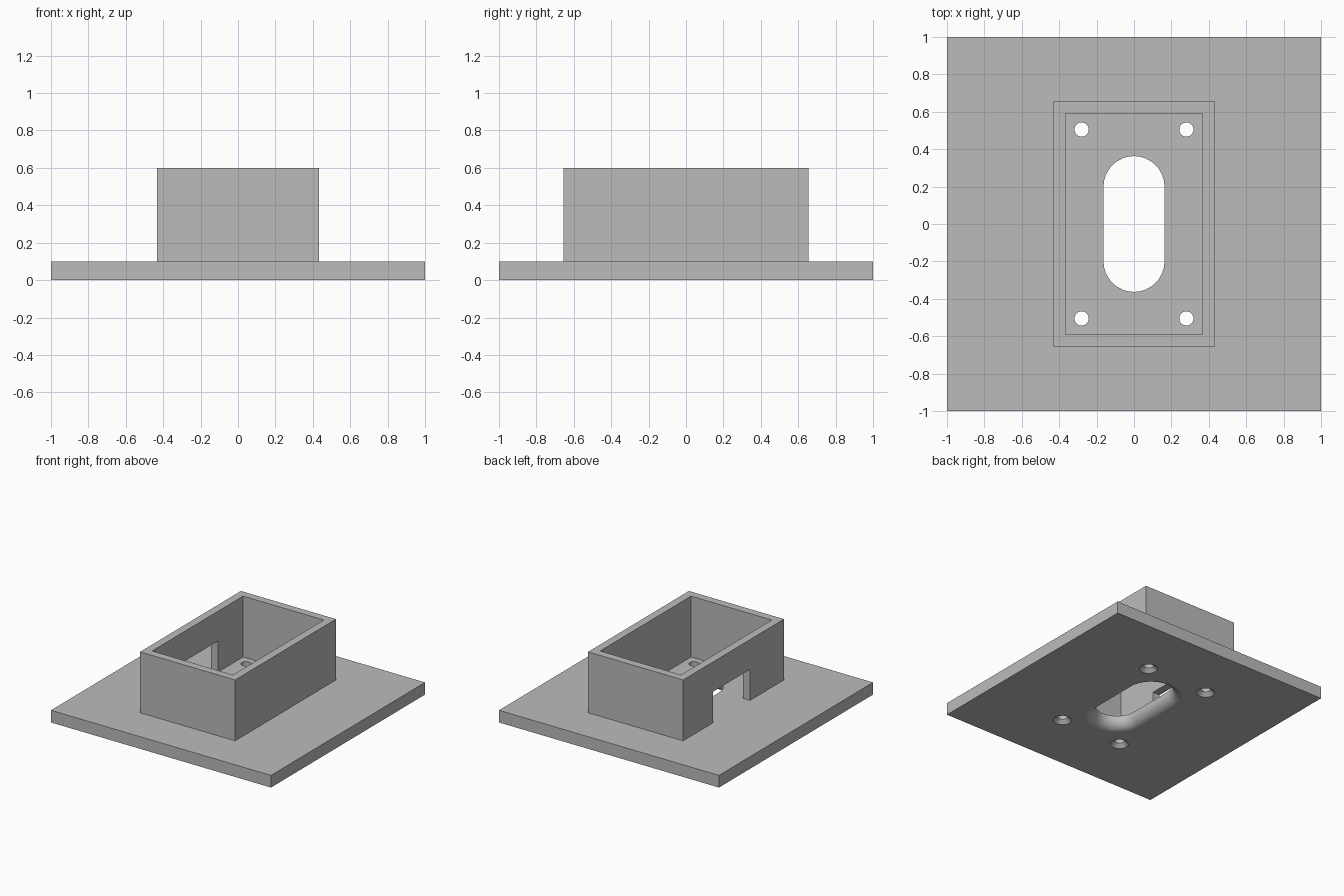
import bpy, bmesh, math

cube = bpy.data.objects.get("Cube")
if cube:
    bpy.data.objects.remove(cube, do_unlink=True)

GREY = (0.5, 0.5, 0.5, 1)
grey = bpy.data.materials.new("plain grey")
grey.use_nodes = True
grey.diffuse_color = GREY
grey.node_tree.nodes["Principled BSDF"].inputs["Base Color"].default_value = GREY

PLATE_TOP, BOX_TOP = 0.1, 0.6


def add_object(name, bm):
    bmesh.ops.recalc_face_normals(bm, faces=bm.faces)
    mesh = bpy.data.meshes.new(name)
    bm.to_mesh(mesh)
    bm.free()
    mesh.materials.append(grey)
    obj = bpy.data.objects.new(name, mesh)
    bpy.context.collection.objects.link(obj)
    return obj


def box(name, low, high):
    bm = bmesh.new()
    bmesh.ops.create_cube(bm, size=1)
    for v in bm.verts:
        v.co = [a + (c + 0.5) * (b - a) for a, b, c in zip(low, high, v.co)]
    return add_object(name, bm)


def slot_loft(name, profile, x=0, y=0, half_length=0, segments=16):
    """Stack rounded outlines given as (radius, height) pairs."""
    bm = bmesh.new()
    rings = []
    for radius, z in profile:
        ring = []
        for side in (1, -1):
            # A plain circle shares the points where its halves meet
            count = segments + 1 if half_length else segments
            for i in range(count):
                a = math.pi * i / segments
                ring.append(bm.verts.new((x + side * radius * math.cos(a),
                                          y + side * (half_length + radius * math.sin(a)), z)))
        rings.append(ring)
    for low, high in zip(rings, rings[1:]):
        for i in range(len(low)):
            j = (i + 1) % len(low)
            bm.faces.new((low[i], low[j], high[j], high[i]))
    bm.faces.new(rings[0])
    bm.faces.new(rings[-1])
    return add_object(name, bm)


def cut(target, cutter):
    cutter.hide_render = True
    mod = target.modifiers.new("cut", 'BOOLEAN')
    mod.operation, mod.solver, mod.object = 'DIFFERENCE', 'EXACT', cutter
    bpy.context.view_layer.objects.active = target
    bpy.ops.object.modifier_apply(modifier=mod.name)
    bpy.data.objects.remove(cutter, do_unlink=True)


# Square base plate
plate = box("base_plate", (-1, -1, 0), (1, 1, PLATE_TOP))

# Long central opening, rounded over on the underside
SLOT, FILLET, STEPS = 0.163, 0.08, 8
profile = [(SLOT + FILLET, -0.05)]
for i in range(STEPS + 1):
    a = math.pi / 2 * i / STEPS
    profile.append((SLOT + FILLET * (1 - math.sin(a)), FILLET * (1 - math.cos(a))))
profile.append((SLOT, 0.2))
cut(plate, slot_loft("slot_cutter", profile, half_length=0.2))

# Four screw holes, countersunk from below
for sx in (-1, 1):
    for sy in (-1, 1):
        cut(plate, slot_loft("screw_cutter",
                             [(0.068, -0.05), (0.068, 0), (0.038, 0.03), (0.038, 0.2)],
                             x=sx * 0.28, y=sy * 0.505))

# Open-topped housing with a cable opening in one long wall
housing = box("housing", (-0.432, -0.655, PLATE_TOP), (0.432, 0.655, BOX_TOP))
cut(housing, box("cavity_cutter", (-0.367, -0.59, 0), (0.367, 0.59, 1)))
cut(housing, box("opening_cutter", (-0.6, -0.215, 0), (-0.2, 0.265, 0.355)))

# Smooth the curved cuts and keep the flat faces flat
for obj in (plate, housing):
    bpy.ops.object.select_all(action='DESELECT')
    obj.select_set(True)
    bpy.context.view_layer.objects.active = obj
    bpy.ops.object.shade_smooth_by_angle(angle=math.radians(30))
    weighted = obj.modifiers.new("even shading", 'WEIGHTED_NORMAL')
    weighted.keep_sharp = True
